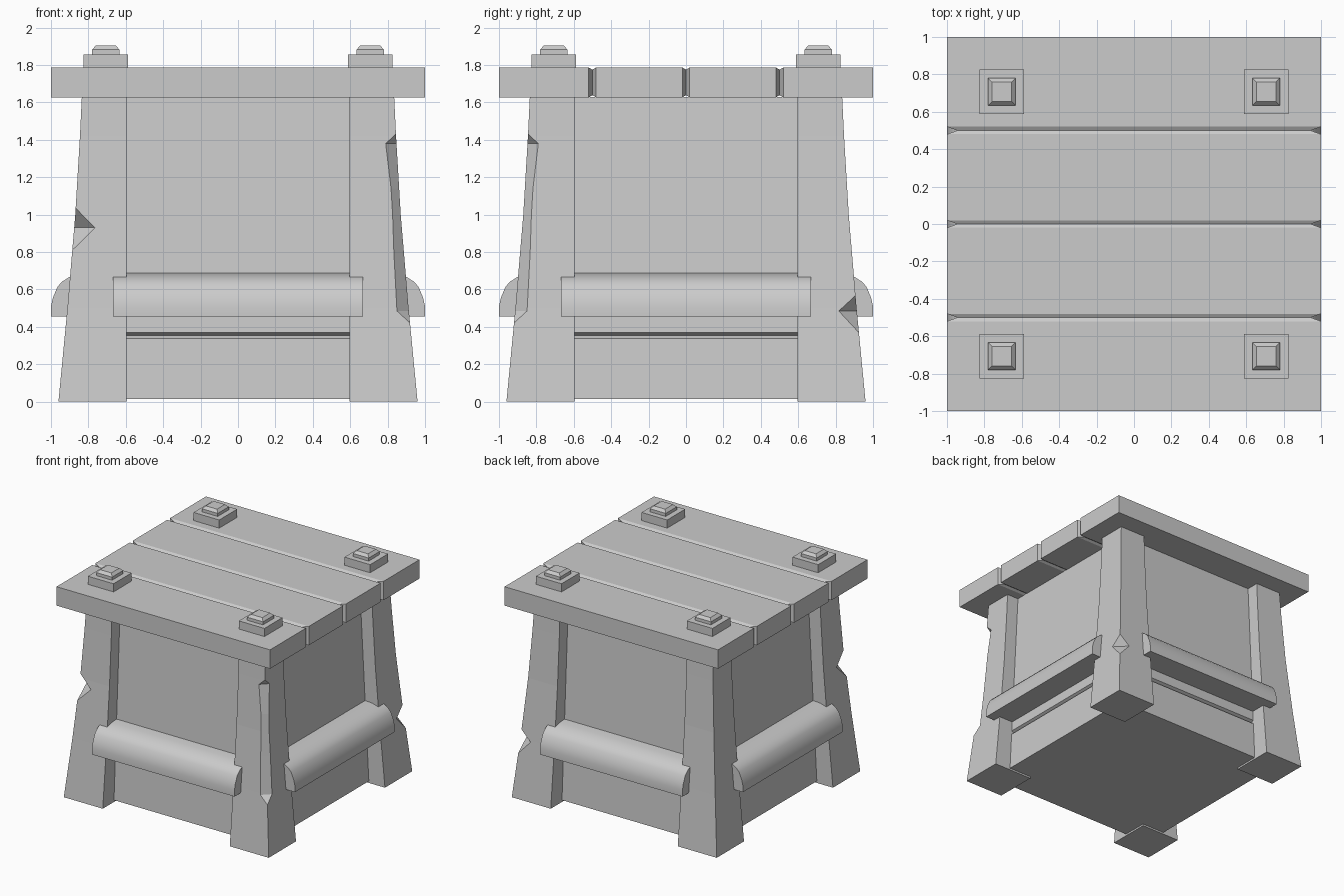
import bpy, bmesh
from math import radians

if "Cube" in bpy.data.objects:
    bpy.data.objects.remove(bpy.data.objects["Cube"])

CORNERS = {"front_left": (-1, -1), "front_right": (1, -1),
           "back_left": (-1, 1), "back_right": (1, 1)}


def loft(name, rings, smooth=None):
    """Closed solid skinned through a list of equal-length point rings."""
    bm = bmesh.new()
    loops = [[bm.verts.new(p) for p in ring] for ring in rings]
    n = len(loops[0])
    for a, b in zip(loops, loops[1:]):
        for i in range(n):
            j = (i + 1) % n
            bm.faces.new((a[i], a[j], b[j], b[i]))
    bm.faces.new(loops[0])
    bm.faces.new(loops[-1])
    bmesh.ops.recalc_face_normals(bm, faces=bm.faces)
    mesh = bpy.data.meshes.new(name)
    bm.to_mesh(mesh)
    bm.free()
    ob = bpy.data.objects.new(name, mesh)
    bpy.context.collection.objects.link(ob)
    if smooth:
        bpy.ops.object.select_all(action='DESELECT')
        ob.select_set(True)
        bpy.context.view_layer.objects.active = ob
        bpy.ops.object.shade_smooth_by_angle(angle=radians(smooth))
    return ob


def rect(x0, x1, y0, y1, z):
    return [(x0, y0, z), (x1, y0, z), (x1, y1, z), (x0, y1, z)]


def square(h, z, cx=0, cy=0):
    return rect(cx - h, cx + h, cy - h, cy + h, z)


# Top planks: long edges taper inward so neighbours meet in V grooves
def plank_ring(y, inset_x, inset_z):
    x, lo, hi = 1 - inset_x, 1.627 + inset_z, 1.787 - inset_z
    return [(-x, y, lo), (x, y, lo), (x, y, hi), (-x, y, hi)]


for i in range(4):
    y0, y1 = -1 + i * 0.5, -0.5 + i * 0.5
    rings = [plank_ring(y0, 0, 0)] if i == 0 else \
        [plank_ring(y0, 0.055, 0.012), plank_ring(y0 + 0.02, 0, 0)]
    rings += [plank_ring(y1, 0, 0)] if i == 3 else \
        [plank_ring(y1 - 0.02, 0, 0), plank_ring(y1, 0.055, 0.012)]
    loft(f"top_plank_{i + 1}", rings)

# Tapered body with a horizontal groove near the floor
loft("body", [square(0.81 - 0.052 * z - d, z) for z, d in
              ((0.015, 0), (0.338, 0), (0.354, 0.03), (0.37, 0), (1.63, 0))])

# Corner legs, flaring towards the floor
LEG = ((0, 0.96), (0.5, 0.912), (1.0, 0.87), (1.42, 0.845), (1.63, 0.835))
legs = {}
for name, (sx, sy) in CORNERS.items():
    legs[name] = loft(name + "_leg", [
        [(sx * a, sy * b, z) for a, b in
         ((0.595, 0.595), (o, 0.595), (o, o), (0.595, o))] for z, o in LEG])


# Chips cut from the legs' outer corners; profile is (|x| + |y|, z)
def chip(name, profile, shift=0.0):
    sx, sy = CORNERS[name]
    cutter = loft(name + "_chip_cutter", [
        [(sx * (s / 2 + k), sy * (s / 2 - k), z) for s, z in profile]
        for k in (-0.3, 0.3)])
    cutter.hide_render = True
    cutter.hide_set(True)
    cutter.display_type = 'WIRE'
    mod = legs[name].modifiers.new("chip", 'BOOLEAN')
    mod.operation = 'DIFFERENCE'
    mod.object = cutter
    mod.solver = 'EXACT'


chip("front_left", ((1.64, 0.93), (1.84, 1.15), (1.86, 0.73)))
chip("back_right", ((1.73, 0.485), (1.91, 0.665), (1.93, 0.29)))
chip("front_right", ((1.637, 1.38), (1.68, 1.14), (1.72, 0.8), (1.763, 0.485),
                     (1.96, 0.32), (1.96, 1.70)))

# Rounded rails on all four sides
RAIL = ((-0.74, 0.455), (-1, 0.455), (-1, 0.51), (-0.99, 0.555), (-0.965, 0.615),
        (-0.94, 0.642), (-0.905, 0.665), (-0.84, 0.684), (-0.74, 0.69))
for i, side in enumerate(("front", "right", "back", "left")):
    rail = loft(side + "_rail", [[(x, y, z) for y, z in RAIL]
                                 for x in (-0.667, 0.667)], smooth=40)
    rail.rotation_euler.z = radians(90 * i)

# Bolt plates and chamfered bolt heads
for name, (sx, sy) in CORNERS.items():
    c = (0.707 * sx, 0.707 * sy)
    loft(name + "_plate", [square(0.12, 1.78, *c), square(0.12, 1.856, *c)])
    loft(name + "_bolt", [square(0.074, 1.85, *c), square(0.074, 1.882, *c),
                          square(0.053, 1.904, *c)])
